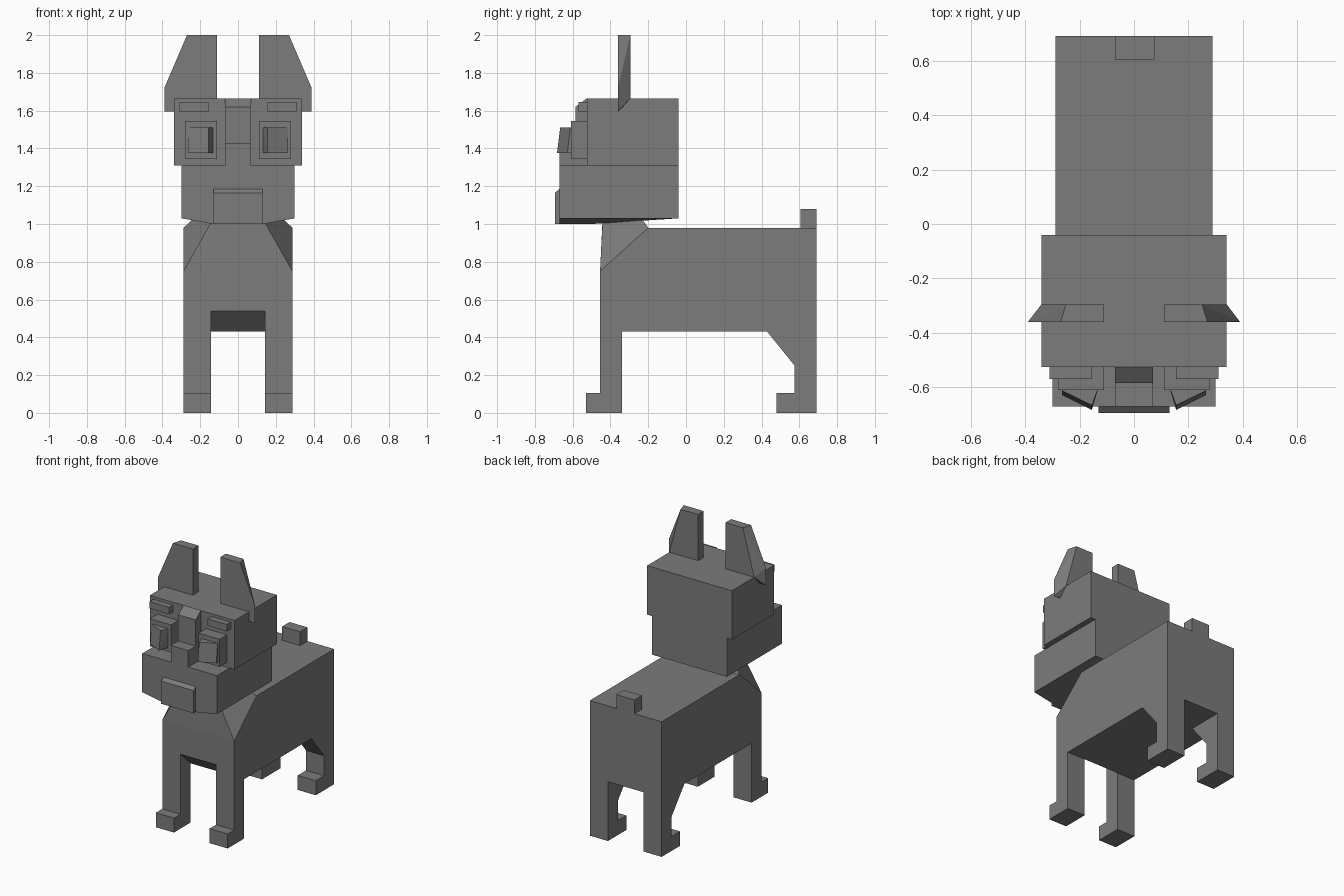
import bpy
import bmesh

old = bpy.data.objects.get("Cube")
if old:
    bpy.data.objects.remove(old, do_unlink=True)

grey = bpy.data.materials.new("grey")
grey.use_nodes = True
grey.diffuse_color = (0.2, 0.2, 0.2, 1)
grey.node_tree.nodes["Principled BSDF"].inputs["Base Color"].default_value = (0.2, 0.2, 0.2, 1)


def finish(name, bm):
    bmesh.ops.recalc_face_normals(bm, faces=bm.faces)
    mesh = bpy.data.meshes.new(name)
    bm.to_mesh(mesh)
    bm.free()
    mesh.materials.append(grey)
    obj = bpy.data.objects.new(name, mesh)
    bpy.context.collection.objects.link(obj)
    return obj


def box(name, x, y, z):
    """Box from three (low, high) ranges."""
    bm = bmesh.new()
    bmesh.ops.create_cube(bm, size=1)
    for v in bm.verts:
        v.co = [lo + (c + 0.5) * (hi - lo) for c, (lo, hi) in zip(v.co, (x, y, z))]
    return finish(name, bm)


def profile(name, x, points):
    """Side profile in (y, z), extruded across an x range."""
    bm = bmesh.new()
    face = bm.faces.new([bm.verts.new((x[0], y, z)) for y, z in points])
    ext = bmesh.ops.extrude_face_region(bm, geom=[face])["geom"]
    verts = [g for g in ext if isinstance(g, bmesh.types.BMVert)]
    bmesh.ops.translate(bm, vec=(x[1] - x[0], 0, 0), verts=verts)
    return finish(name, bm)


def hull(name, points, both=False):
    """Convex solid; with both, every point is repeated at -x."""
    if both:
        points = points + [(-x, y, z) for x, y, z in points]
    bm = bmesh.new()
    verts = [bm.verts.new(p) for p in points]
    res = bmesh.ops.convex_hull(bm, input=verts)
    junk = [g for g in res["geom_interior"] if isinstance(g, bmesh.types.BMVert)]
    bmesh.ops.delete(bm, geom=junk, context='VERTS')
    bmesh.ops.dissolve_limit(bm, angle_limit=0.02, verts=bm.verts, edges=bm.edges)
    return finish(name, bm)


W, IN = 0.288, 0.143   # body half width, inner side of the legs
BELLY = 0.43

# Torso: rear block, and a chest with cut shoulders rising into the neck
hull("torso", [(W, 0.69, BELLY), (W, 0.69, 0.98), (W, -0.34, BELLY),
               (W, -0.455, 0.54), (W, -0.455, 0.75), (W, -0.2, 0.98)], True)
hull("neck", [(W, -0.455, 0.75), (W, -0.2, 0.98), (0.14, -0.443, 1.0),
              (0.235, -0.235, 1.03), (0.13, -0.44, 1.03), (W, -0.2, 0.75)], True)
box("tail", (-0.07, 0.075), (0.605, 0.69), (0.97, 1.08))

# Legs with forward feet
for side, s in (("left", 1), ("right", -1)):
    span = sorted((s * IN, s * W))
    profile(side + "_front_leg", span,
            [(-0.53, 0), (-0.34, 0), (-0.34, BELLY), (-0.34, 0.56),
             (-0.455, 0.56), (-0.455, 0.105), (-0.53, 0.105)])
    profile(side + "_back_leg", span,
            [(0.48, 0), (0.69, 0), (0.69, BELLY), (0.43, BELLY),
             (0.575, 0.25), (0.575, 0.105), (0.48, 0.105)])

# Head
box("skull", (-0.34, 0.34), (-0.525, -0.04), (1.31, 1.665))
box("muzzle", (-0.3, 0.3), (-0.67, -0.04), (1.03, 1.31))
hull("jaw", [(0.3, -0.67, 1.03), (0.3, -0.04, 1.03),
             (0.13, -0.67, 1.0), (0.13, -0.5, 1.0)], True)
profile("chin_plate", (-0.13, 0.13),
        [(-0.66, 1.0), (-0.66, 1.185), (-0.67, 1.185), (-0.694, 1.165), (-0.694, 1.0)])
profile("nose_bridge", (-0.07, 0.07),
        [(-0.52, 1.31), (-0.52, 1.665), (-0.525, 1.665), (-0.585, 1.62),
         (-0.585, 1.43), (-0.67, 1.43), (-0.67, 1.31)])

# Face details and ears, one set for each side
for side, s in (("left", 1), ("right", -1)):
    box(side + "_eye_socket", sorted((s * 0.11, s * 0.28)), (-0.61, -0.52), (1.345, 1.545))
    box(side + "_brow", sorted((s * 0.155, s * 0.31)), (-0.57, -0.52), (1.595, 1.645))
    eye = [(0.265, -0.6), (0.13, -0.6), (0.265, -0.628), (0.155, -0.683)]
    hull(side + "_eye", [(s * x, y, 1.375) for x, y in eye] +
         [(s * x, y * 0.975 if y < -0.6 else y, 1.512) for x, y in eye])
    front = [(0.11, 1.6), (0.11, 2.0), (0.27, 2.0), (0.39, 1.72), (0.39, 1.595)]
    back = [(0.11, 1.65), (0.11, 2.0), (0.25, 2.0), (0.34, 1.665)]
    hull(side + "_ear", [(s * x, -0.36, z) for x, z in front] +
         [(s * x, -0.295, z) for x, z in back])
